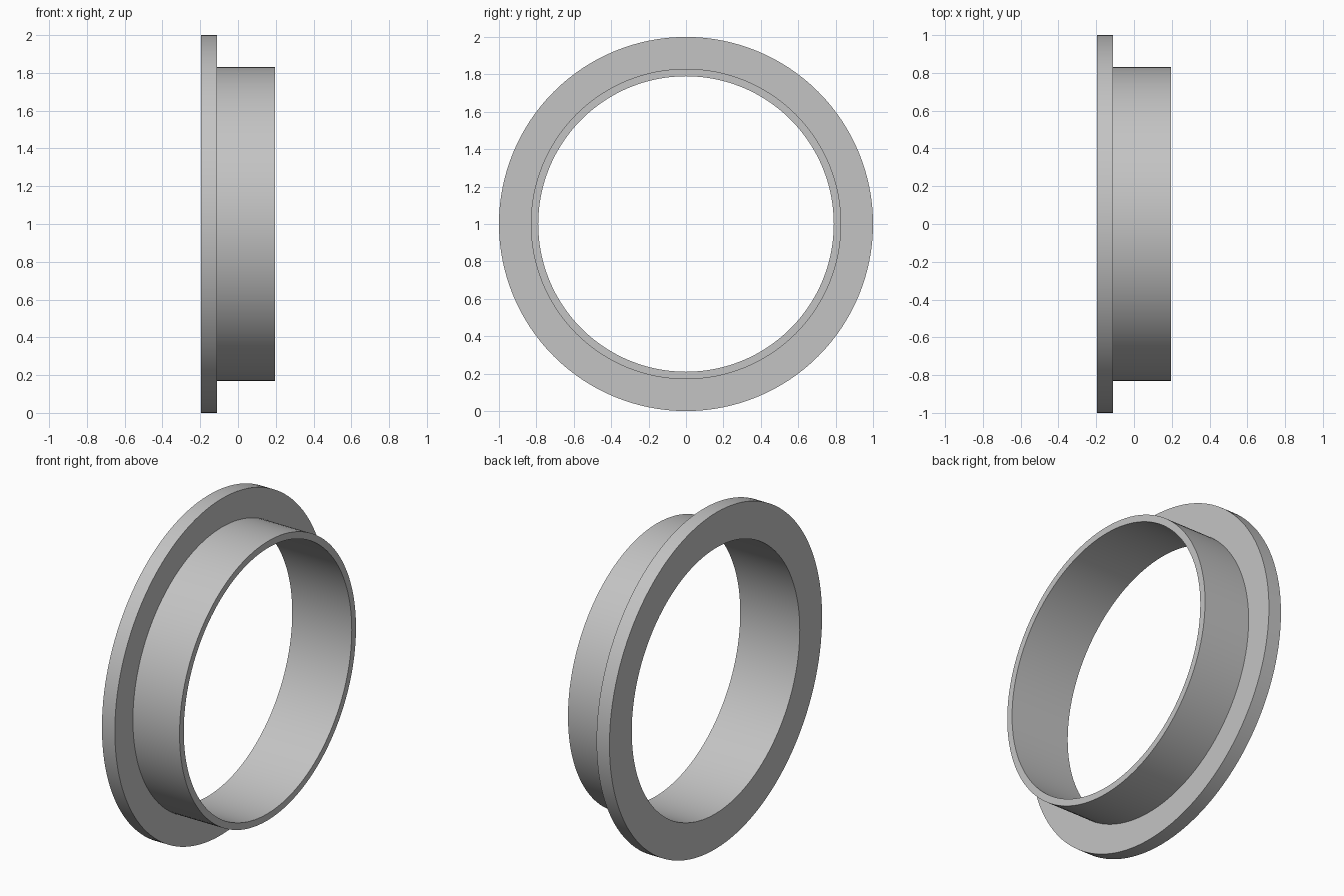
import bpy, bmesh, math
from mathutils import Vector

if "Cube" in bpy.data.objects:
    bpy.data.objects.remove(bpy.data.objects["Cube"])

SEGMENTS = 128

# Half section of the flanged sleeve: (x along the axis, radius)
PROFILE = [(-0.196, 0.79), (-0.196, 1.0), (-0.111, 1.0),
           (-0.111, 0.83), (0.196, 0.83), (0.196, 0.79)]

grey = bpy.data.materials.new("plain grey")
grey.diffuse_color = (0.55, 0.55, 0.55, 1)
grey.use_nodes = True
grey.node_tree.nodes["Principled BSDF"].inputs["Base Color"].default_value = grey.diffuse_color


def revolve(name, profile, material):
    """Turn a closed section around the x axis."""
    bm = bmesh.new()
    verts = [bm.verts.new((x, 0, r)) for x, r in profile]
    edges = [bm.edges.new((verts[i - 1], verts[i])) for i in range(len(verts))]
    bmesh.ops.spin(bm, geom=verts + edges, cent=(0, 0, 0), axis=(1, 0, 0),
                   angle=math.tau, steps=SEGMENTS, use_merge=False)
    bmesh.ops.remove_doubles(bm, verts=bm.verts, dist=1e-4)
    bmesh.ops.recalc_face_normals(bm, faces=bm.faces)
    mesh = bpy.data.meshes.new(name)
    bm.to_mesh(mesh)
    bm.free()
    mesh.materials.append(material)
    obj = bpy.data.objects.new(name, mesh)
    bpy.context.collection.objects.link(obj)
    obj.location = Vector((0, 0, 1))
    bpy.context.view_layer.objects.active = obj
    obj.select_set(True)
    bpy.ops.object.shade_smooth_by_angle(angle=math.radians(30))
    return obj


# Wide flange and thin sleeve in one solid ring
revolve("flanged_sleeve", PROFILE, grey)
